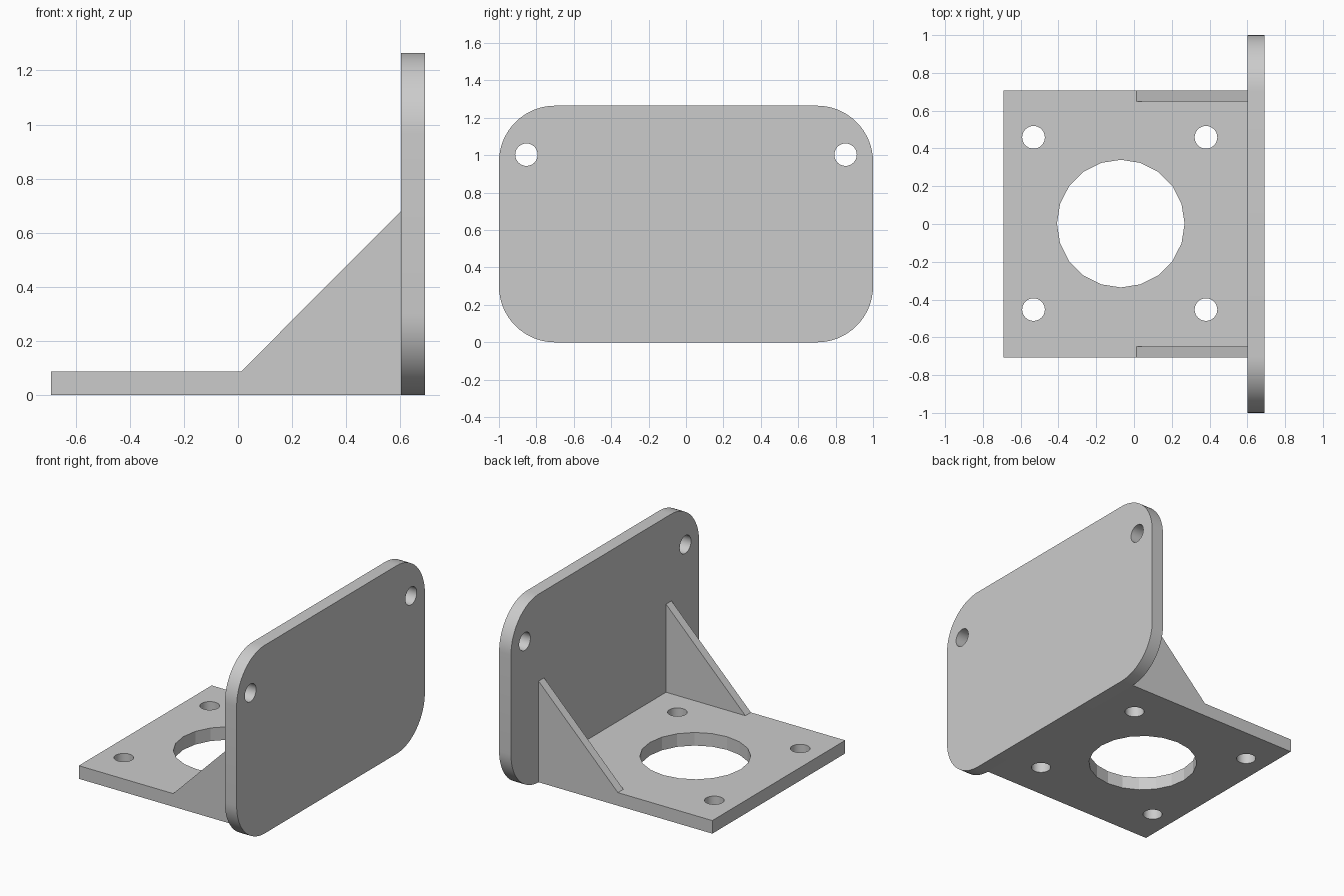
import bpy, bmesh
from math import sin, cos, pi, radians
from mathutils import Matrix, Vector

cube = bpy.data.objects.get("Cube")
if cube:
    bpy.data.objects.remove(cube)

grey = bpy.data.materials.new("light grey")
grey.use_nodes = True
colour = (0.6, 0.6, 0.6, 1)
grey.diffuse_color = colour
grey.node_tree.nodes["Principled BSDF"].inputs["Base Color"].default_value = colour


def circle(u, v, r, count):
    return [(u + r * cos(2 * pi * i / count), v + r * sin(2 * pi * i / count))
            for i in range(count)]


def rounded_rectangle(u0, u1, v0, v1, r, steps=16):
    corners = [(u1 - r, v1 - r), (u0 + r, v1 - r), (u0 + r, v0 + r), (u1 - r, v0 + r)]
    return [(u + r * cos((k + i / steps) * pi / 2), v + r * sin((k + i / steps) * pi / 2))
            for k, (u, v) in enumerate(corners) for i in range(steps + 1)]


def make_plate(name, loops, place, offset):
    """Fill an outline with its hole loops, then extrude it by offset."""
    bm = bmesh.new()
    edges = []
    for loop in loops:
        verts = [bm.verts.new(place(u, v)) for u, v in loop]
        edges += [bm.edges.new((a, b)) for a, b in zip(verts, verts[1:] + verts[:1])]
    bmesh.ops.triangle_fill(bm, edges=edges, use_beauty=True)
    extruded = bmesh.ops.extrude_face_region(bm, geom=bm.faces[:], use_keep_orig=True)
    moved = [g for g in extruded["geom"] if isinstance(g, bmesh.types.BMVert)]
    bmesh.ops.translate(bm, verts=moved, vec=Vector(offset))
    bmesh.ops.recalc_face_normals(bm, faces=bm.faces[:])
    mesh = bpy.data.meshes.new(name)
    bm.to_mesh(mesh)
    bm.free()
    mesh.materials.append(grey)
    obj = bpy.data.objects.new(name, mesh)
    bpy.context.collection.objects.link(obj)
    bpy.ops.object.select_all(action="DESELECT")
    obj.select_set(True)
    bpy.context.view_layer.objects.active = obj
    bpy.ops.object.shade_smooth_by_angle(angle=radians(15))
    return obj


inner_x, outer_x = 0.602, 0.69
base_top, half_depth = 0.088, 0.706

# Horizontal base with a large opening and four bolt holes
base_loops = [[(-outer_x, -half_depth), (inner_x, -half_depth),
               (inner_x, half_depth), (-outer_x, half_depth)],
              circle(-0.07, 0.002, 0.338, 20)]
base_loops += [circle(x, y, 0.06, 32) for x in (-0.532, 0.381) for y in (-0.453, 0.459)]
make_plate("base_plate", base_loops, lambda u, v: (u, v, 0), (0, 0, base_top))

# Upright rounded plate with two bolt holes
upright_loops = [rounded_rectangle(-1, 1, 0, 1.265, 0.3)]
upright_loops += [circle(side * 0.853, 1.003, 0.06, 32) for side in (-1, 1)]
make_plate("upright_plate", upright_loops, lambda u, v: (inner_x, u, v),
           (outer_x - inner_x, 0, 0))

# Triangular gussets flush with the base sides
gusset = [(0.012, base_top), (inner_x, base_top), (inner_x, 0.68)]
for name, side in (("front_gusset", -1), ("back_gusset", 1)):
    make_plate(name, [gusset], lambda u, v: (u, side * half_depth, v),
               (0, -side * 0.058, 0))
